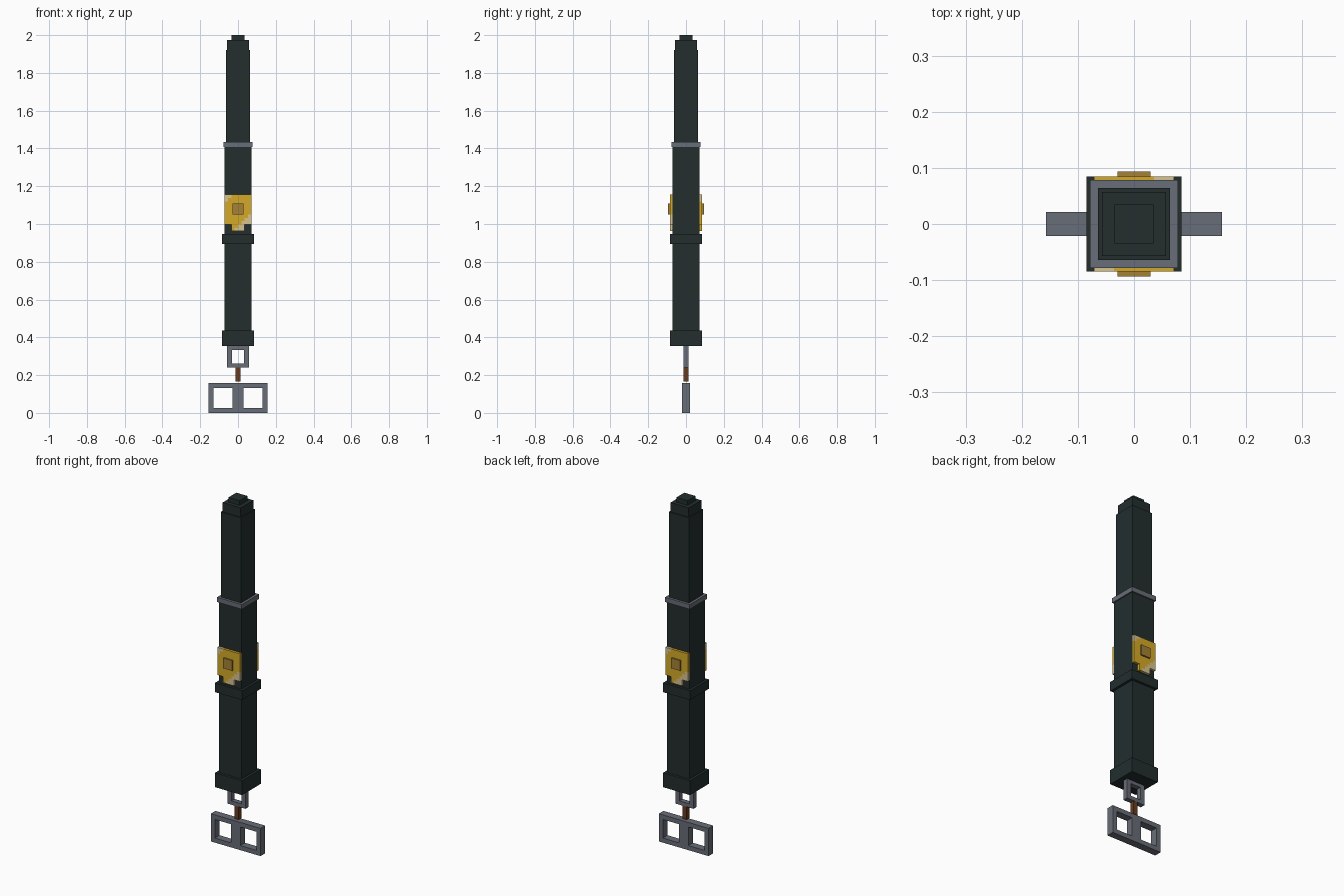
import bpy, bmesh
from mathutils import Matrix

if "Cube" in bpy.data.objects:
    bpy.data.objects.remove(bpy.data.objects["Cube"])


def material(name, rgb):
    m = bpy.data.materials.new(name)
    m.diffuse_color = (*rgb, 1)
    m.use_nodes = True
    m.node_tree.nodes["Principled BSDF"].inputs["Base Color"].default_value = m.diffuse_color
    return m


DARK = material("dark_green_black", (0.017, 0.027, 0.027))
GREY = material("steel_grey", (0.140, 0.153, 0.185))
GOLD = material("gold", (0.66, 0.40, 0.021))
PALE = material("pale_gold", (0.68, 0.55, 0.27))
BRONZE = material("bronze", (0.376, 0.223, 0.038))
BROWN = material("brown", (0.141, 0.045, 0.014))


def finish(name, bm, mats):
    bmesh.ops.recalc_face_normals(bm, faces=bm.faces[:])
    me = bpy.data.meshes.new(name)
    bm.to_mesh(me)
    bm.free()
    for m in mats:
        me.materials.append(m)
    ob = bpy.data.objects.new(name, me)
    bpy.context.collection.objects.link(ob)
    return ob


def box(name, hx, hy, z0, z1, mat, y=0):
    bm = bmesh.new()
    bmesh.ops.create_cube(bm, size=1)
    bmesh.ops.scale(bm, vec=(2 * hx, 2 * hy, z1 - z0), verts=bm.verts[:])
    bmesh.ops.translate(bm, vec=(0, y, (z0 + z1) / 2), verts=bm.verts[:])
    return finish(name, bm, [mat])


def cell_plate(name, xs, zs, y_front, y_back, keep, mats, pick=None):
    """Grid of cells in the XZ plane, extruded along Y; keep() leaves holes."""
    bm = bmesh.new()
    grid = [[bm.verts.new((x, y_front, z)) for z in zs] for x in xs]
    for i in range(len(xs) - 1):
        for j in range(len(zs) - 1):
            if keep(i, j):
                f = bm.faces.new((grid[i][j], grid[i + 1][j],
                                  grid[i + 1][j + 1], grid[i][j + 1]))
                if pick:
                    c = f.calc_center_median()
                    f.material_index = pick(c.x, c.z)
    bmesh.ops.delete(bm, geom=[v for v in bm.verts if not v.link_faces],
                     context='VERTS')
    ext = bmesh.ops.extrude_face_region(bm, geom=bm.faces[:], use_keep_orig=True)
    bmesh.ops.translate(bm, vec=(0, y_back - y_front, 0),
                        verts=[g for g in ext["geom"]
                               if isinstance(g, bmesh.types.BMVert)])
    return finish(name, bm, mats)


# Main stacked shaft
for name, h, z0, z1, mat in (
        ("base_collar", 0.085, 0.353, 0.435, DARK),
        ("lower_shaft", 0.071, 0.435, 0.895, DARK),
        ("middle_collar", 0.085, 0.895, 0.948, DARK),
        ("middle_shaft", 0.071, 0.948, 1.408, DARK),
        ("steel_band", 0.078, 1.408, 1.435, GREY),
        ("upper_shaft", 0.064, 1.435, 1.92, DARK),
        ("cap", 0.057, 1.92, 1.973, DARK),
        ("tip", 0.035, 1.973, 2.0, DARK)):
    box(name, h, h, z0, z1, mat)

# Small square link and rod under the base
cell_plate("hanging_link", [-0.057, -0.031, 0.031, 0.057],
           [0.24, 0.262, 0.334, 0.353], -0.014, 0.014,
           lambda i, j: (i, j) != (1, 1), [GREY])
box("hanging_rod", 0.013, 0.013, 0.166, 0.24, BROWN)

# Double-window end piece
cell_plate("end_frame", [-0.157, -0.131, -0.03, 0.03, 0.131, 0.157],
           [0, 0.026, 0.132, 0.158], -0.021, 0.021,
           lambda i, j: (i, j) not in ((1, 1), (3, 1)), [GREY])


# Gold emblems on front and back, with stepped pale corners
def shine(x, z):
    return int(abs(x - (z - 1.08)) > 0.1)


xs = [-0.071 + 0.142 * i / 8 for i in range(9)]
zs = [0.962 + 0.193 * j / 11 for j in range(12)]
for side, turn in (("front", 0), ("back", 3.14159265)):
    plate = cell_plate(side + "_emblem", xs, zs, -0.085, -0.071,
                       lambda i, j: j >= 2 or 2 <= i <= 5, [GOLD, PALE], shine)
    stud = box(side + "_stud", 0.029, 0.0045, 1.05, 1.108, BRONZE, y=-0.0895)
    for ob in (plate, stud):
        ob.data.transform(Matrix.Rotation(turn, 4, 'Z'))
